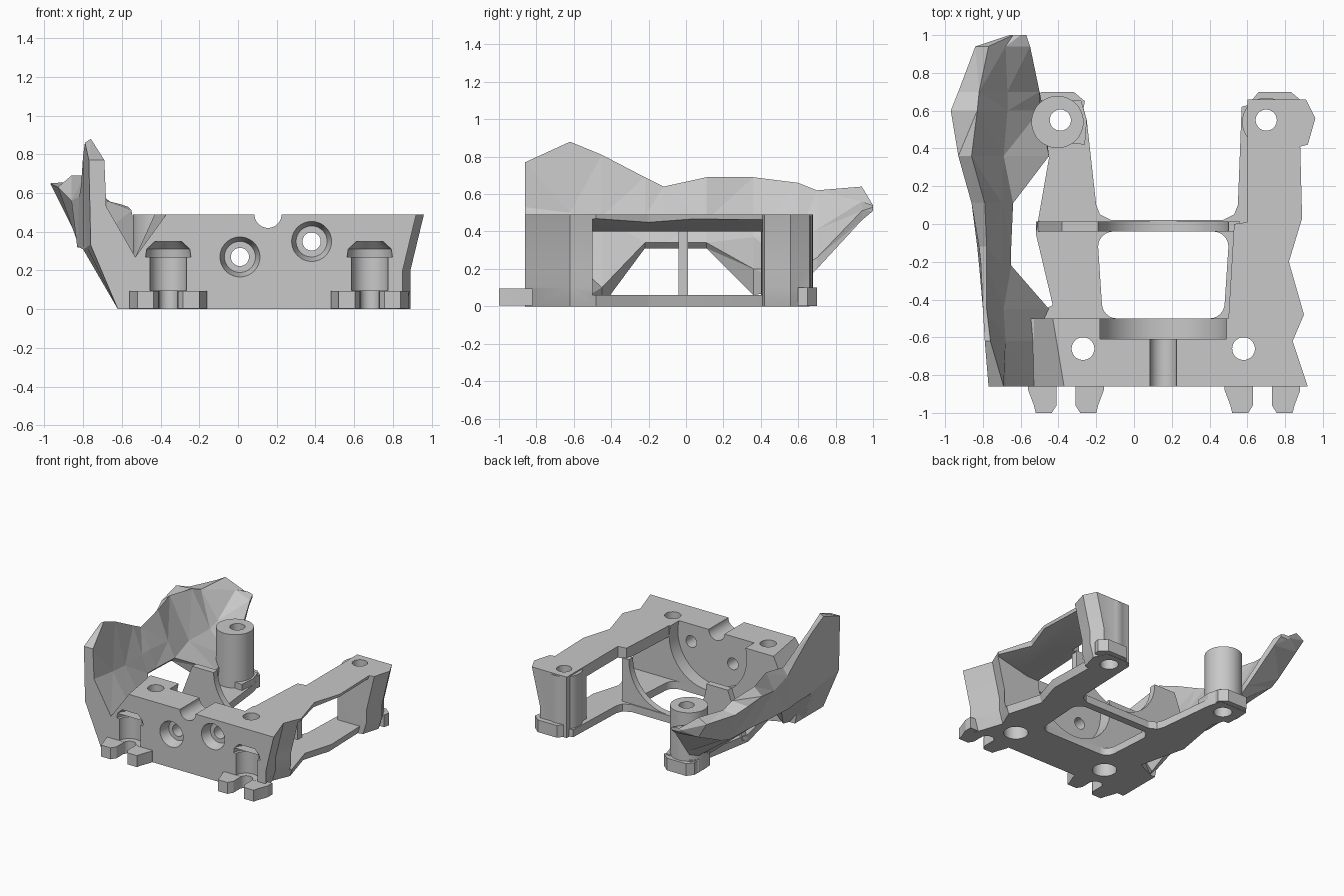
import bpy, bmesh, math
from mathutils import Matrix, Vector

old = bpy.data.objects.get("Cube")
if old:
    bpy.data.objects.remove(old, do_unlink=True)

grey = bpy.data.materials.new("plain_grey")
grey.use_nodes = True
colour = (0.58, 0.58, 0.58, 1)
grey.diffuse_color = colour
grey.node_tree.nodes["Principled BSDF"].inputs["Base Color"].default_value = colour


def finish(name, bm):
    """Turn a bmesh into a named object."""
    bmesh.ops.recalc_face_normals(bm, faces=bm.faces)
    mesh = bpy.data.meshes.new(name)
    bm.to_mesh(mesh)
    bm.free()
    mesh.materials.append(grey)
    obj = bpy.data.objects.new(name, mesh)
    bpy.context.collection.objects.link(obj)
    return obj


def loft(name, rings):
    """Skin a list of equal-length rings of points and cap both ends."""
    bm = bmesh.new()
    loops = [[bm.verts.new(p) for p in ring] for ring in rings]
    for a, b in zip(loops, loops[1:]):
        for i in range(len(a)):
            j = (i + 1) % len(a)
            bm.faces.new((a[i], a[j], b[j], b[i]))
    bm.faces.new(loops[0])
    bm.faces.new(loops[-1])
    return finish(name, bm)


def plan(name, outline, low, high):
    return loft(name, [[(x, y, z) for x, y in outline] for z in (low, high)])


def section(name, outline, near, far):
    return loft(name, [[(x, y, z) for x, z in outline] for y in (near, far)])


def rod(name, start, end, r1, r2=None, sides=48):
    """Cylinder or cone between two points."""
    start, end = Vector(start), Vector(end)
    axis = end - start
    bm = bmesh.new()
    turn = axis.to_track_quat('Z', 'Y').to_matrix().to_4x4()
    bmesh.ops.create_cone(bm, cap_ends=True, segments=sides, radius1=r1,
                          radius2=r1 if r2 is None else r2, depth=axis.length,
                          matrix=Matrix.Translation((start + end) / 2) @ turn)
    return finish(name, bm)


def combine(target, tool, operation):
    """Apply a boolean and discard the tool."""
    mod = target.modifiers.new("cut", 'BOOLEAN')
    mod.operation = operation
    mod.solver = 'EXACT'
    mod.object = tool
    bpy.context.view_layer.objects.active = target
    bpy.ops.object.modifier_apply(modifier=mod.name)
    bpy.data.objects.remove(tool, do_unlink=True)


def smooth(obj):
    bpy.ops.object.select_all(action='DESELECT')
    obj.select_set(True)
    bpy.context.view_layer.objects.active = obj
    bpy.ops.object.shade_smooth_by_angle(angle=math.radians(20))


HEIGHT, FLOOR, FRONT, BACK = 0.49, 0.06, -0.86, 0.66
bore = (0.155, 0.405)

# Front block, its left side sloping into a valley beside the shell
block = [[(-0.62, 0), (0.7, 0), (0.7, HEIGHT), (top, HEIGHT), (-0.53, 0.27), (-0.66, 0.2)]
         for top in (-0.37, -0.43)]
body = loft("frame_body", [[(x, y, z) for x, z in ring] for ring, y in zip(block, (FRONT, -0.5))])

# Floor plate with two arms
floor = plan("floor_plate", [
    (-0.6, -0.8), (0.7, -0.8), (0.7, BACK), (0.57, 0.62), (0.55, 0.1), (0.53, 0.05),
    (0.47, 0.02), (-0.12, 0.02), (-0.18, 0.05), (-0.2, 0.1), (-0.25, 0.55), (-0.28, BACK),
    (-0.5, BACK), (-0.53, 0.6), (-0.45, 0.35), (-0.52, -0.05), (-0.43, -0.43), (-0.58, -0.5)],
    0, FLOOR)
combine(body, floor, 'UNION')

# Right arm with a ragged, leaning outer side and a window under a slanting beam
ragged = [(0.92, FRONT), (0.84, -0.62), (0.9, -0.48), (0.82, -0.2), (0.89, 0.03),
          (0.88, 0.41), (0.92, 0.42), (0.96, 0.56), (0.91, BACK)]
inner = [(0.6, BACK), (0.6, 0.01), (0.53, 0), (0.5, -0.5), (0.5, FRONT)]
leans = ((0.1, 0), (0.07, 0.1), (0.07, 0.2), (0, HEIGHT))
arm = loft("side_arm", [[(x - lean, y, z) for x, y in ragged] + [(x, y, z) for x, y in inner]
                        for lean, z in leans])
window = section("window", [(0.3, FLOOR), (1.2, FLOOR), (1.2, 0.54), (0.6, 0.4), (0.3, 0.4)],
                 -0.5, 0.41)
combine(arm, window, 'DIFFERENCE')
combine(body, arm, 'UNION')
combine(body, rod("corner_post", (0.7, 0.54, 0.01), (0.7, 0.54, HEIGHT - 0.01), 0.128), 'UNION')

# Cross rib
combine(body, section("cross_rib", [(-0.52, 0.03), (0.56, 0.03), (0.56, 0.41), (-0.2, 0.4),
                                    (-0.38, 0.4)], -0.04, 0.012), 'UNION')

# Rear boss on a low foot, and rear tabs
boss = (-0.405, 0.54)
combine(body, plan("rear_foot", [(-0.53, 0.45), (-0.26, 0.42), (-0.25, 0.55), (-0.28, 0.655),
                                 (-0.5, 0.655), (-0.535, 0.6)], 0.004, 0.11), 'UNION')
combine(body, rod("rear_boss", (*boss, 0.01), (*boss, HEIGHT), 0.138), 'UNION')
for x in (-0.4, 0.75):
    combine(body, plan("rear_tab", [(x - 0.13, 0.6), (x + 0.13, 0.6), (x + 0.14, 0.65),
                                    (x + 0.08, 0.7), (x - 0.09, 0.7), (x - 0.13, 0.65)],
                       0.002, 0.1), 'UNION')

# Front forks, each with two mirrored prongs
forks = (-0.36, 0.68)
for x in forks:
    for side in (-1, 1):
        prong = [(0.05, -0.82), (0.05, -0.96), (0.075, -1), (0.16, -1), (0.17, -0.96),
                 (0.2, -0.88), (0.2, -0.82)]
        combine(body, plan("fork_prong", [(x + side * a, y) for a, y in prong], 0.003, 0.095),
                'UNION')

# Floor opening with rounded corners
opening = []
for cx, cy, start in ((0.42, -0.12, 0), (-0.11, -0.12, 90), (-0.09, -0.42, 180), (0.4, -0.42, 270)):
    for step in range(7):
        a = math.radians(start + step * 15)
        opening.append((cx + 0.08 * math.cos(a), cy + 0.08 * math.sin(a)))
cutters = [plan("opening", opening, -0.1, FLOOR + 0.001)]


# Round bore, cable groove and stepped front holes
def along_y(x, z, near, far, r1, r2=None):
    cutters.append(rod("hole", (x, near, z), (x, far, z), r1, r2))


along_y(*bore, -0.61, 0.3, 0.345)
along_y(bore[0], HEIGHT, -1, -0.5, 0.07)
for x, z in ((0.01, 0.27), (0.38, 0.35)):
    along_y(x, z, -1, -0.3, 0.047)
    along_y(x, z, FRONT - 0.01, -0.78, 0.106, 0.08)

# Vertical screw holes, front ones widened below
for x, y, r in ((-0.27, -0.66, 0.06), (0.58, -0.66, 0.06), (-0.39, 0.55, 0.056), (0.7, 0.55, 0.056)):
    cutters.append(rod("screw_hole", (x, y, -0.1), (x, y, 0.7), r))
    cutters.append(rod("screw_seat", (x, y, -0.1), (x, y, 0.15), r * 1.5 if y < 0 else r * 1.2))

# Front recesses above the forks, flared at the top
for x in forks:
    for low, high, r1, r2 in ((0.096, 0.28, 0.095, 0.095), (0.27, 0.31, 0.118, 0.112),
                              (0.31, 0.35, 0.112, 0.07), (-0.1, 0.2, 0.05, 0.05)):
        cutters.append(rod("recess", (x, -0.87, low), (x, -0.87, high), r1, r2))
for cutter in cutters:
    combine(body, cutter, 'DIFFERENCE')
smooth(body)

# Faceted side shell: each ring runs low, outer, outer top, inner top, inner, inner low
rings = [
    (FRONT, (-.62, 0, -.76, .33, -.77, .77, -.69, .77, -.68, .53, -.53, .27)),
    (-.62, (-.62, 0, -.78, .32, -.79, .86, -.76, .88, -.68, .5, -.53, .26)),
    (-.45, (-.55, 0, -.8, .31, -.8, .79, -.78, .81, -.69, .48, -.45, .1)),
    (-.22, (-.68, .31, -.82, .32, -.81, .64, -.78, .69, -.7, .48, -.65, .34)),
    (-.12, (-.68, .31, -.83, .32, -.82, .58, -.78, .64, -.7, .48, -.65, .34)),
    (.11, (-.67, .31, -.83, .33, -.86, .56, -.79, .69, -.7, .46, -.64, .34)),
    (.36, (-.48, .06, -.83, .35, -.93, .63, -.86, .69, -.69, .37, -.45, .2)),
    (.6, (-.48, .1, -.82, .35, -.97, .65, -.83, .66, -.67, .38, -.5, .2)),
    (.7, (-.5, .2, -.8, .37, -.93, .61, -.82, .62, -.67, .41, -.5, .26)),
    (.94, (-.56, .46, -.77, .48, -.84, .6, -.77, .64, -.68, .56, -.55, .51)),
    (1, (-.57, .51, -.63, .51, -.66, .53, -.64, .54, -.6, .54, -.57, .53)),
]
shell = loft("side_shell", [[(p[i], y, p[i + 1]) for i in range(0, len(p), 2)] for y, p in rings])

# Facets stay flat
bm = bmesh.new()
bm.from_mesh(shell.data)
bmesh.ops.triangulate(bm, faces=bm.faces)
bm.to_mesh(shell.data)
bm.free()
